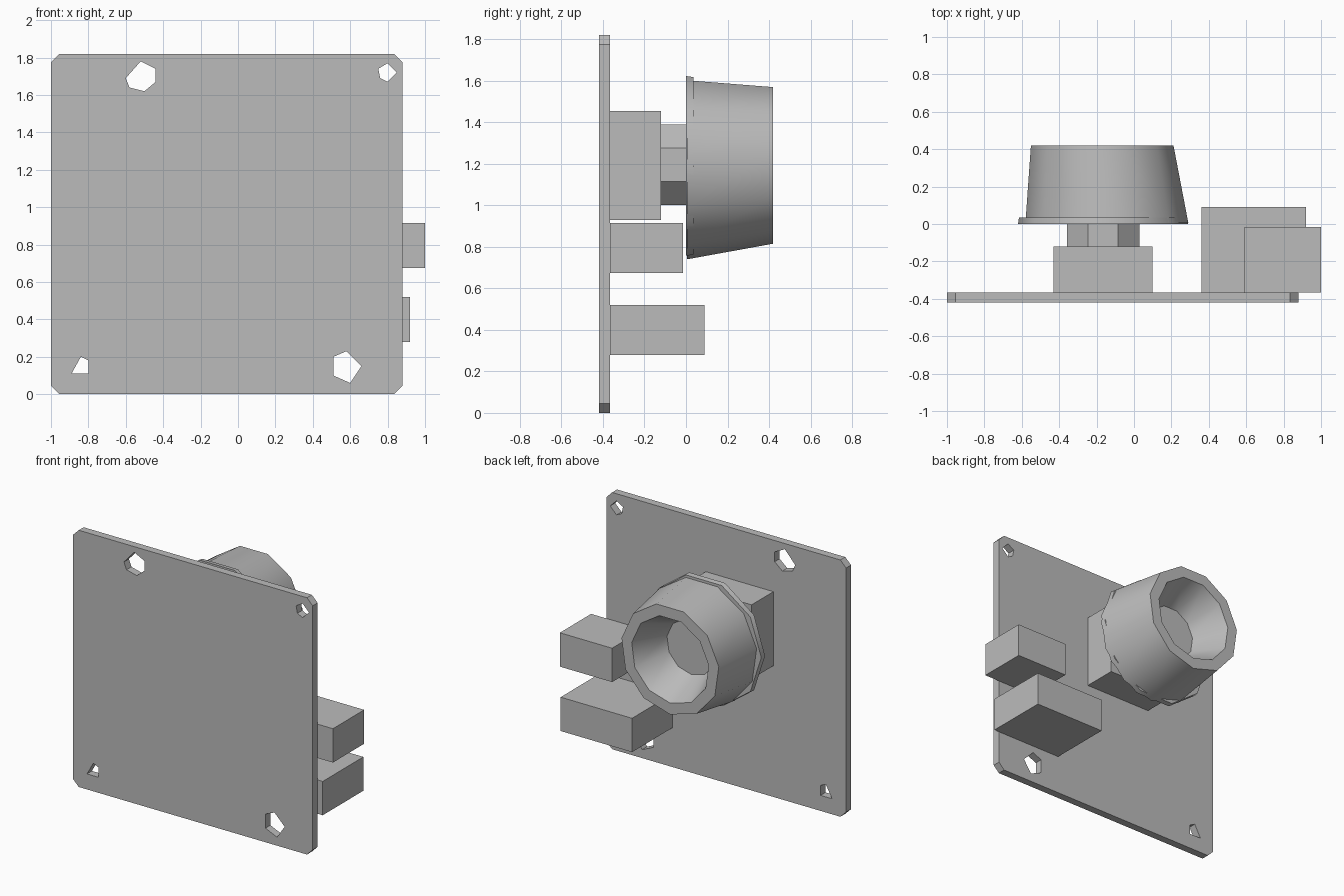
import bpy, bmesh, math

if "Cube" in bpy.data.objects:
    bpy.data.objects.remove(bpy.data.objects["Cube"], do_unlink=True)

grey = bpy.data.materials.new("plain_grey")
grey.use_nodes = True
colour = (0.5, 0.5, 0.5, 1)
grey.diffuse_color = colour
grey.node_tree.nodes["Principled BSDF"].inputs["Base Color"].default_value = colour


def finish(name, bm, smooth=False):
    bmesh.ops.recalc_face_normals(bm, faces=bm.faces)
    mesh = bpy.data.meshes.new(name)
    bm.to_mesh(mesh)
    bm.free()
    mesh.materials.append(grey)
    obj = bpy.data.objects.new(name, mesh)
    bpy.context.collection.objects.link(obj)
    if smooth:
        bpy.ops.object.select_all(action="DESELECT")
        obj.select_set(True)
        bpy.context.view_layer.objects.active = obj
        bpy.ops.object.shade_smooth_by_angle(angle=math.radians(38))
    return obj


def box(name, x, y, z):
    bm = bmesh.new()
    bmesh.ops.create_cube(bm, size=1)
    for v in bm.verts:
        v.co = [a + (b - a) * (c + 0.5) for (a, b), c in zip((x, y, z), v.co)]
    return finish(name, bm)


def lathe(name, rings, sides, turn=0.0):
    """Closed solid along y; each ring is (centre x, centre z, y, radius)."""
    bm = bmesh.new()
    loops = []
    for cx, cz, y, r in rings:
        angles = [math.tau * (i + turn) / sides for i in range(sides)]
        loops.append([bm.verts.new((cx + r * math.cos(a), y, cz + r * math.sin(a))) for a in angles])
    for low, high in zip(loops, loops[1:]):
        for i in range(sides):
            j = (i + 1) % sides
            bm.faces.new((low[i], low[j], high[j], high[i]))
    bm.faces.new(loops[0])
    bm.faces.new(loops[-1])
    return finish(name, bm, smooth=True)


# Board: filled outline with clipped corners and four mounting holes
LEFT, RIGHT, TOP, CLIP = -1.0, 0.88, 1.82, 0.045
BOARD_FRONT, BOARD_BACK = -0.42, -0.365
outline = [(LEFT + CLIP, 0), (RIGHT - CLIP, 0), (RIGHT, CLIP), (RIGHT, TOP - CLIP),
           (RIGHT - CLIP, TOP), (LEFT + CLIP, TOP), (LEFT, TOP - CLIP), (LEFT, CLIP)]
holes = [
    [(-0.6, 1.69), (-0.52, 1.78), (-0.44, 1.74), (-0.44, 1.67), (-0.5, 1.62), (-0.58, 1.64)],
    [(0.51, 0.2), (0.58, 0.23), (0.66, 0.15), (0.6, 0.06), (0.51, 0.1)],
    [(0.75, 1.74), (0.8, 1.77), (0.85, 1.72), (0.8, 1.67), (0.76, 1.69)],
    [(-0.89, 0.11), (-0.84, 0.2), (-0.8, 0.18), (-0.8, 0.11)],
]
curve = bpy.data.curves.new("board", "CURVE")
curve.dimensions = "2D"
curve.fill_mode = "BOTH"
curve.extrude = (BOARD_BACK - BOARD_FRONT) / 2
for points in [outline] + holes:
    spline = curve.splines.new("POLY")
    spline.points.add(len(points) - 1)
    for p, (x, z) in zip(spline.points, points):
        p.co = (x, z, 0, 1)
    spline.use_cyclic_u = True
curve.materials.append(grey)
board = bpy.data.objects.new("board", curve)
board.location.y = (BOARD_FRONT + BOARD_BACK) / 2
board.rotation_euler.x = math.pi / 2
bpy.context.collection.objects.link(board)
bpy.ops.object.select_all(action="DESELECT")
board.select_set(True)
bpy.context.view_layer.objects.active = board
bpy.ops.object.convert(target="MESH")
bpy.ops.object.shade_flat()

# Rectangular parts on the back of the board
box("lens_mount", (-0.43, 0.1), (BOARD_BACK, -0.12), (0.93, 1.455))
box("upper_connector", (0.59, 1.0), (BOARD_BACK, -0.015), (0.675, 0.915))
box("lower_connector", (0.36, 0.92), (BOARD_BACK, 0.09), (0.28, 0.52))

# Round lens parts
lathe("lens_neck", [(-0.165, 1.195, -0.13, 0.21), (-0.165, 1.195, 0.01, 0.21)], 8, 0.5)
lathe("lens_flange", [(-0.165, 1.19, 0.0, 0.455), (-0.165, 1.19, 0.035, 0.45)], 10)
lathe("lens_hood", [
    (-0.145, 1.18, 0.005, 0.44),
    (-0.17, 1.2, 0.42, 0.385),
    (-0.17, 1.2, 0.42, 0.305),
    (-0.17, 1.2, 0.18, 0.195),
], 11, 0.25)
